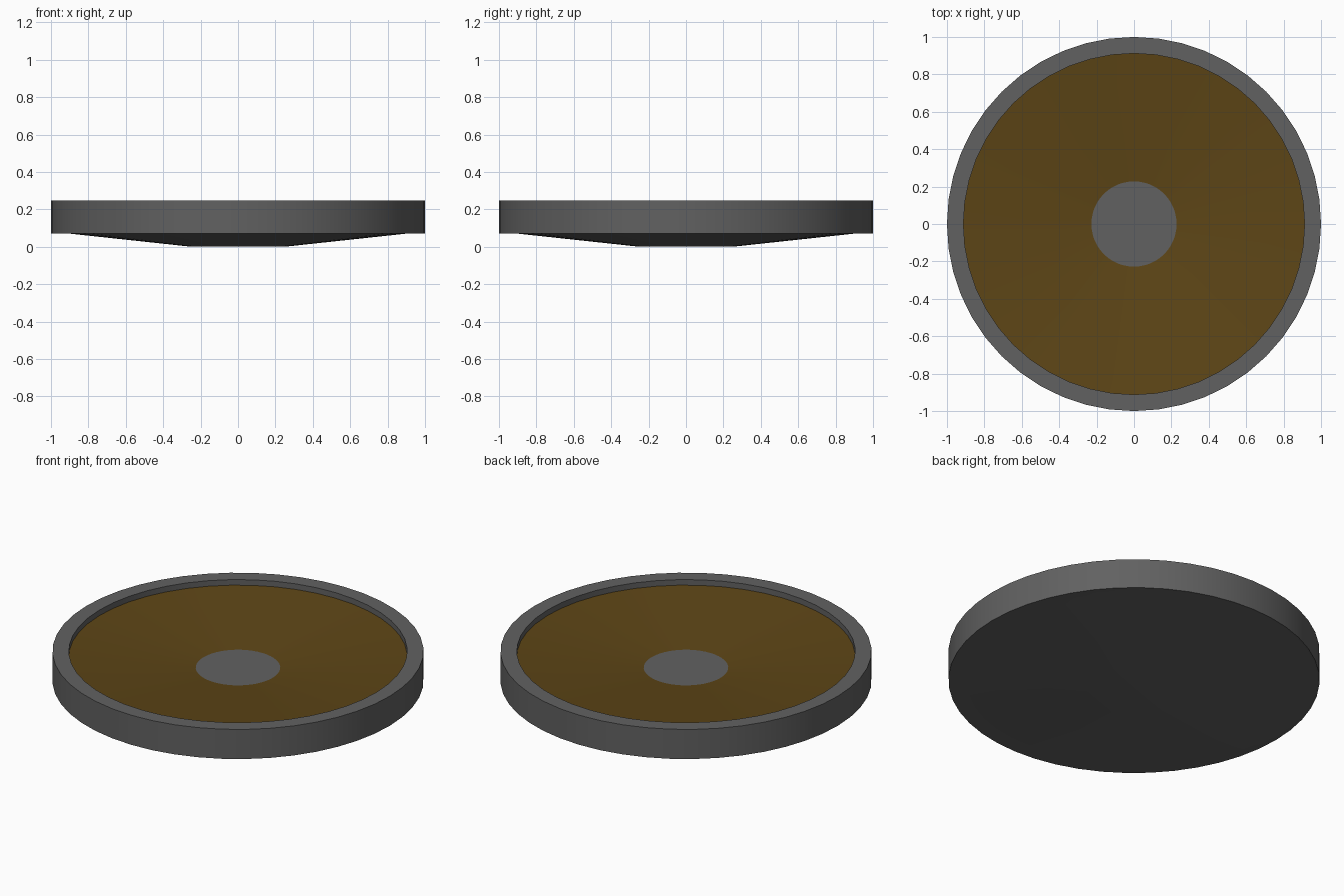
import bpy, bmesh
from math import tau, radians

if "Cube" in bpy.data.objects:
    bpy.data.objects.remove(bpy.data.objects["Cube"])

SIDES = 48


def material(name, color):
    m = bpy.data.materials.new(name)
    m.diffuse_color = (*color, 1)
    m.use_nodes = True
    m.node_tree.nodes["Principled BSDF"].inputs["Base Color"].default_value = m.diffuse_color
    return m


def lathe(name, profile, mat):
    """Revolve an (r, z) profile, listed from bottom centre outwards and up, around z."""
    bm = bmesh.new()
    verts = [bm.verts.new((0, r, z)) for r, z in profile]
    edges = [bm.edges.new(pair) for pair in zip(verts, verts[1:])]
    bmesh.ops.spin(bm, geom=verts + edges, cent=(0, 0, 0), axis=(0, 0, 1),
                   angle=tau, steps=SIDES, use_duplicate=False)
    bmesh.ops.remove_doubles(bm, verts=bm.verts[:], dist=1e-4)
    bm.normal_update()
    # Upward surfaces face up, the lowest surface faces down
    lowest = min(bm.faces, key=lambda f: f.calc_center_median().z)
    want_down = name == "dish_body"
    if (lowest.normal.z < 0) != want_down:
        bmesh.ops.reverse_faces(bm, faces=bm.faces[:])
    mesh = bpy.data.meshes.new(name)
    bm.to_mesh(mesh)
    bm.free()
    obj = bpy.data.objects.new(name, mesh)
    bpy.context.collection.objects.link(obj)
    mesh.materials.append(mat)
    bpy.ops.object.select_all(action='DESELECT')
    obj.select_set(True)
    bpy.context.view_layer.objects.active = obj
    bpy.ops.object.shade_smooth_by_angle(angle=radians(20))
    return obj


grey = material("dark_grey", (0.12, 0.12, 0.12))
brown = material("brown", (0.11, 0.06, 0.008))

# Underside cone, outer wall, rim and inner lip
lathe("dish_body", [(0, 0), (0.25, 0), (0.9, 0.07), (1, 0.07),
                    (1, 0.246), (0.912, 0.246), (0.912, 0.213)], grey)
# Shallow sloping liner
lathe("dish_liner", [(0.228, 0.148), (0.912, 0.213)], brown)
# Flat centre disc
lathe("centre_disc", [(0, 0.148), (0.228, 0.148)], grey)
